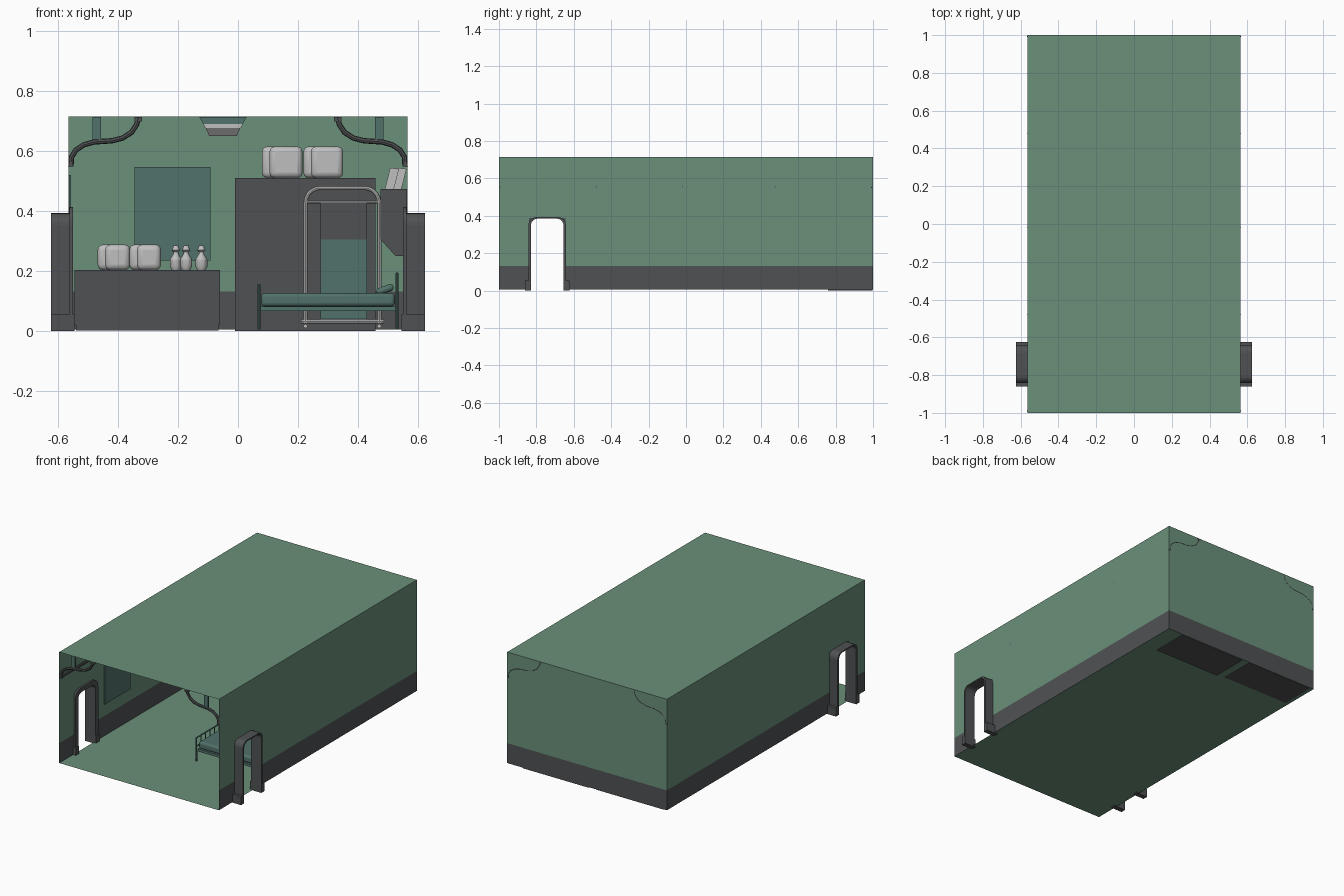
import bpy, bmesh, math
from mathutils import Vector

cube = bpy.data.objects.get("Cube")
if cube:
    bpy.data.objects.remove(cube, do_unlink=True)


def material(name, r, g, b):
    m = bpy.data.materials.new(name)
    m.use_nodes = True
    m.diffuse_color = (r, g, b, 1)
    m.node_tree.nodes["Principled BSDF"].inputs["Base Color"].default_value = (r, g, b, 1)
    return m


GREEN = material("wall green", .145, .28, .195)
GREY = material("dark grey", .08, .083, .087)
TEAL = material("muted teal", .083, .165, .145)
LIGHT = material("light grey", .52, .52, .52)
MID = material("lamp grey", .15, .15, .155)


def add(name, bm, *mats):
    mesh = bpy.data.meshes.new(name)
    bm.to_mesh(mesh)
    bm.free()
    ob = bpy.data.objects.new(name, mesh)
    bpy.context.collection.objects.link(ob)
    for m in mats:
        mesh.materials.append(m)
    return ob


def smooth(ob):
    bpy.ops.object.select_all(action='DESELECT')
    ob.select_set(True)
    bpy.context.view_layer.objects.active = ob
    bpy.ops.object.shade_smooth_by_angle()


def prism(name, pts, axis, a, b, mat):
    """Extrude a 2D outline along x (pts are y, z) or y (pts are x, z)."""
    bm = bmesh.new()
    vs = [bm.verts.new((a, p, q) if axis == 'x' else (p, a, q)) for p, q in pts]
    face = bm.faces.new(vs)
    new = bmesh.ops.extrude_face_region(bm, geom=[face])["geom"]
    step = Vector((b - a, 0, 0) if axis == 'x' else (0, b - a, 0))
    bmesh.ops.translate(bm, vec=step, verts=[v for v in new if isinstance(v, bmesh.types.BMVert)])
    bmesh.ops.recalc_face_normals(bm, faces=bm.faces)
    return add(name, bm, mat)


def box(name, x, y, z, mat, bevel=0):
    ob = prism(name, [(x[0], z[0]), (x[1], z[0]), (x[1], z[1]), (x[0], z[1])], 'y', *y, mat)
    if bevel:
        mod = ob.modifiers.new("bevel", 'BEVEL')
        mod.width, mod.segments = bevel, 3
        smooth(ob)
    return ob


def tube(name, pts, r, mat):
    curve = bpy.data.curves.new(name, 'CURVE')
    curve.dimensions = '3D'
    curve.bevel_depth, curve.bevel_resolution = r, 2
    curve.use_fill_caps = True
    sp = curve.splines.new('POLY')
    sp.points.add(len(pts) - 1)
    for point, co in zip(sp.points, pts):
        point.co = (*co, 1)
    tmp = bpy.data.objects.new(name + " path", curve)
    mesh = bpy.data.meshes.new_from_object(tmp)
    bpy.data.objects.remove(tmp)
    mesh.materials.clear()
    mesh.materials.append(mat)
    ob = bpy.data.objects.new(name, mesh)
    bpy.context.collection.objects.link(ob)
    smooth(ob)
    return ob


def arch(centre, half, base, top, r):
    """Upright opening outline with rounded upper corners."""
    pts = [(centre - half, base)]
    for side, start in ((-1, 180), (1, 90)):
        for i in range(6):
            t = math.radians(start - 18 * i)
            pts.append((centre + side * (half - r) + r * math.cos(t), top - r + r * math.sin(t)))
    return pts + [(centre + half, base)]


# Room shell: thin walls with a grey lower band, open front and two doorways
W, H, FLOOR, BAND, DOOR = .565, .715, .005, .132, -.742
bm = bmesh.new()


def wall_grid(rows, cols, place, hole=None):
    for c in range(len(cols) - 1):
        for r in range(len(rows) - 1):
            if c == hole and r < 2:
                continue
            corners = [(c, r), (c + 1, r), (c + 1, r + 1), (c, r + 1)]
            f = bm.faces.new([bm.verts.new(place(cols[i], rows[j])) for i, j in corners])
            f.material_index = 1 if r == 0 else 0


levels = [FLOOR, BAND, .388, H]
for s in (-1, 1):
    wall_grid(levels, [-1, DOOR - .097, DOOR + .097, 1], lambda y, z: (s * W, y, z), 1)
wall_grid([FLOOR, BAND, H], [-W, W], lambda x, z: (x, 1, z))
for z in (FLOOR, H):
    bm.faces.new([bm.verts.new((x, y, z)) for x, y in ((-W, -1), (W, -1), (W, 1), (-W, 1))])
bmesh.ops.remove_doubles(bm, verts=bm.verts, dist=.0001)
bmesh.ops.recalc_face_normals(bm, faces=bm.faces)
add("room_shell", bm, GREEN, GREY)

# Door frames, feet, wall pipes and ceiling ribs on both sides
rib = [(.557, .548), (.555, .58), (.54, .603), (.515, .62), (.48, .63), (.42, .634),
       (.385, .643), (.355, .662), (.338, .688), (.332, .712)]
for s, side in ((-1, "right"), (1, "left")):
    inner = arch(DOOR, .087, 0, .385, .035)[::-1]
    prism(side + "_door_frame", arch(DOOR, .1, 0, .393, .04) + inner, 'x', s * .555, s * .624, GREY)
    prism(side + "_door_trim", arch(DOOR, .115, 0, .413, .05) + inner, 'x', s * .55, s * .562, GREY)
    for e in (-1, 1):
        ys = sorted((DOOR + e * .087, DOOR + e * .118))
        box(side + "_door_foot", sorted((s * .545, s * .624)), ys, (0, .055), GREY)
    tube(side + "_wall_pipe", [(s * .557, -1, .555), (s * .557, 1, .555)], .008, GREY)
    for y in (-.99, -.48, -.02, .48, .992):
        tube(side + "_ceiling_rib", [(s * x, y, z) for x, z in rib], .009, GREY)
        box(side + "_rib_collar", sorted((s * .32, s * .345)), (y - .008, y + .008), (.698, .713), GREY)
        box(side + "_rib_hanger", sorted((s * .457, s * .485)), (y - .005, y + .005), (.638, .714), TEAL)

# Ceiling lamp in three tapering tiers
for name, top, bottom, z1, z0, mat in (("lamp_housing", .08, .065, .714, .69, TEAL),
                                       ("lamp_strip", .066, .06, .69, .677, LIGHT),
                                       ("lamp_cover", .058, .046, .677, .65, MID)):
    c = -.05
    prism(name, [(c - top, z1), (c + top, z1), (c + bottom, z0), (c - bottom, z0)], 'y', -.3, .3, mat)

# Boards on the back and right walls
box("back_board", (-.345, -.092), (.99, .998), (.235, .547), TEAL)
box("side_board", (-.563, -.556), (-.55, -.29), (.21, .52), TEAL)

# Low counter and tall cupboard against the back wall
box("counter", (-.545, -.06), (.765, .998), (.02, .203), GREY)
box("counter_plinth", (-.54, -.065), (.77, .998), (.002, .02), GREY)
box("cupboard", (-.01, .458), (.76, .998), (0, .51), GREY)

# Folded pillows in overlapping pairs
for x, y, z, w, h in ((.08, .84, .51, .135, .105), (.218, .84, .51, .132, .105),
                      (-.468, .84, .203, .108, .085), (-.362, .84, .203, .105, .085)):
    box("pillow", (x, x + w - .025), (y + .07, y + .13), (z, z + h), LIGHT, .018)
    box("pillow", (x + .025, x + w), (y - .02, y + .06), (z, z + h), LIGHT, .018)

# Bottles turned from a profile
for x, y in ((-.207, .86), (-.173, .83), (-.122, .85)):
    bm = bmesh.new()
    outline = [(0, 0), (.014, 0), (.02, .012), (.02, .035), (.009, .053), (.008, .06), (.014, .066), (.007, .082), (0, .083)]
    vs = [bm.verts.new((x + r, y, .203 + z)) for r, z in outline]
    es = [bm.edges.new(p) for p in zip(vs, vs[1:])]
    bmesh.ops.spin(bm, geom=vs + es, cent=(x, y, 0), axis=(0, 0, 1), angle=math.tau, steps=12)
    bmesh.ops.remove_doubles(bm, verts=bm.verts, dist=.0005)
    bmesh.ops.recalc_face_normals(bm, faces=bm.faces)
    smooth(add("bottle", bm, LIGHT))

# Wall cabinet with a chamfered underside and leaning books on top
prism("wall_cabinet", [(.475, .473), (.564, .473), (.564, .25), (.525, .25), (.475, .305)],
      'y', -.525, -.23, GREY)
for x, y in ((.49, -.45), (.515, -.36)):
    prism("leaning_book", [(x, .474), (x + .03, .474), (x + .047, .54), (x + .017, .544)],
          'y', y, y + .1, LIGHT)

# Bed with rails at each end
Y0, Y1 = -.52, -.29
box("bed_base", (.075, .525), (Y0 + .005, Y1 - .005), (.066, .082), TEAL)
box("mattress", (.077, .523), (Y0 + .01, Y1 - .01), (.082, .126), TEAL, .012)
pillow = box("bed_pillow", (-.03, .03), (-.085, .085), (-.012, .012), TEAL, .011)
pillow.location, pillow.rotation_euler = (.49, (Y0 + Y1) / 2, .138), (0, math.radians(-20), 0)
for name, x, top in (("foot_rail", .07, .153), ("head_rail", .53, .192)):
    tube(name, [(x, Y0, FLOOR), (x, Y0, top), (x, Y1, top), (x, Y1, FLOOR)], .005, TEAL)
    tube(name + "_bar", [(x, Y0, .1), (x, Y1, .1)], .004, TEAL)
    for i in range(1, 5):
        y = Y0 + (Y1 - Y0) * i / 5
        tube(name + "_spindle", [(x, y, .1), (x, y, top)], .003, TEAL)

# Privacy screen on a tubular stand
SY = -.15
tube("screen_frame", [(x, SY, z) for x, z in arch(.348, .123, .025, .477, .05)], .007, LIGHT)
tube("screen_crossbar", [(.225, SY, .43), (.471, SY, .43)], .005, LIGHT)
tube("screen_base_bar", [(.21, SY, .032), (.486, SY, .032)], .007, LIGHT)
for x in (.225, .471):
    tube("screen_foot", [(x, SY - .06, .016), (x, SY + .06, .016)], .007, LIGHT)
box("screen_cloth", (.275, .43), (SY - .003, SY + .003), (.04, .305), TEAL)
box("screen_upper_panel", (.275, .43), (SY - .003, SY + .003), (.305, .43), GREY)
